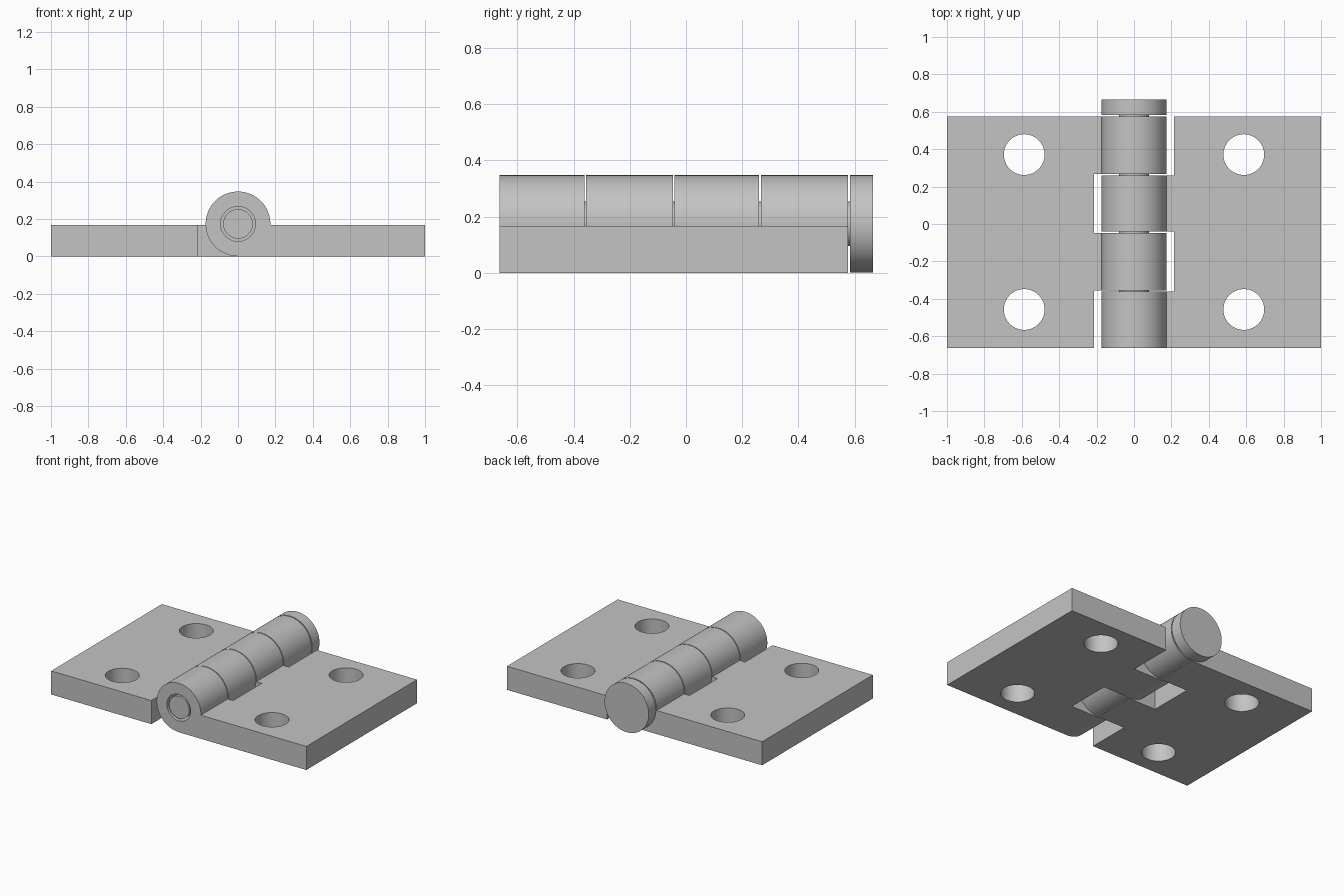
import bpy
import bmesh
import math
from mathutils import Matrix

if "Cube" in bpy.data.objects:
    bpy.data.objects.remove(bpy.data.objects["Cube"], do_unlink=True)

# Shared dimensions
AXIS_Z = 0.174
KNUCKLE_R = 0.173
BORE_R = 0.093
PIN_R = 0.079
THICK = 0.167
FRONT, BACK = -0.663, 0.576
SLOT_X = 0.215

metal = bpy.data.materials.new("light grey metal")
metal.use_nodes = True
GREY = (0.55, 0.55, 0.55, 1)
metal.diffuse_color = GREY
metal.node_tree.nodes["Principled BSDF"].inputs["Base Color"].default_value = GREY


def make_object(name, bm):
    bmesh.ops.recalc_face_normals(bm, faces=bm.faces)
    mesh = bpy.data.meshes.new(name)
    bm.to_mesh(mesh)
    bm.free()
    mesh.materials.append(metal)
    obj = bpy.data.objects.new(name, mesh)
    bpy.context.collection.objects.link(obj)
    return obj


def add_cylinder(bm, radius, y0, y1):
    """Cylinder lying on the hinge axis."""
    place = Matrix.Translation((0, (y0 + y1) / 2, AXIS_Z)) @ Matrix.Rotation(math.pi / 2, 4, "X")
    bmesh.ops.create_cone(bm, cap_ends=True, segments=96, radius1=radius,
                          radius2=radius, depth=y1 - y0, matrix=place)


def apply_boolean(obj, tool, operation):
    mod = obj.modifiers.new("cut", "BOOLEAN")
    mod.operation = operation
    mod.solver = "EXACT"
    mod.object = tool
    bpy.context.view_layer.objects.active = obj
    bpy.ops.object.modifier_apply(modifier=mod.name)
    bpy.data.objects.remove(tool, do_unlink=True)


def smooth(obj):
    bpy.ops.object.select_all(action="DESELECT")
    obj.select_set(True)
    bpy.context.view_layer.objects.active = obj
    bpy.ops.object.shade_smooth_by_angle(angle=math.radians(30))


def make_leaf(name, side, knuckles):
    # Plate outline with a tab reaching under each knuckle
    outline = [(1, BACK), (1, FRONT)]
    for y0, y1 in knuckles:
        if y0 > FRONT:
            outline += [(SLOT_X, FRONT)] if len(outline) == 2 else []
            outline.append((SLOT_X, y0))
        outline += [(0, y0), (0, y1)]
        if y1 < BACK:
            outline.append((SLOT_X, y1))
    if knuckles[-1][1] < BACK:
        outline.append((SLOT_X, BACK))
    bm = bmesh.new()
    face = bm.faces.new([bm.verts.new((side * x, y, 0)) for x, y in outline])
    top = bmesh.ops.extrude_face_region(bm, geom=[face])["geom"]
    bmesh.ops.translate(bm, vec=(0, 0, THICK),
                        verts=[v for v in top if isinstance(v, bmesh.types.BMVert)])
    leaf = make_object(name, bm)

    # Knuckle barrels
    bm = bmesh.new()
    for y0, y1 in knuckles:
        add_cylinder(bm, KNUCKLE_R, y0, y1)
    apply_boolean(leaf, make_object("barrels", bm), "UNION")

    # Pin bore and screw holes
    bm = bmesh.new()
    add_cylinder(bm, BORE_R, -1, 1)
    for y in (0.371, -0.457):
        bmesh.ops.create_cone(bm, cap_ends=True, segments=64, radius1=0.109, radius2=0.109,
                              depth=1, matrix=Matrix.Translation((side * 0.587, y, 0)))
    apply_boolean(leaf, make_object("hole_cutter", bm), "DIFFERENCE")
    smooth(leaf)


make_leaf("left_leaf", 1, [(FRONT, -0.361), (-0.041, 0.26)])
make_leaf("right_leaf", -1, [(-0.355, -0.047), (0.267, BACK)])

# Hinge pin with its round head
bm = bmesh.new()
add_cylinder(bm, PIN_R, -0.659, 0.6)
smooth(make_object("pin", bm))
bm = bmesh.new()
add_cylinder(bm, KNUCKLE_R, 0.584, 0.665)
smooth(make_object("pin_head", bm))
